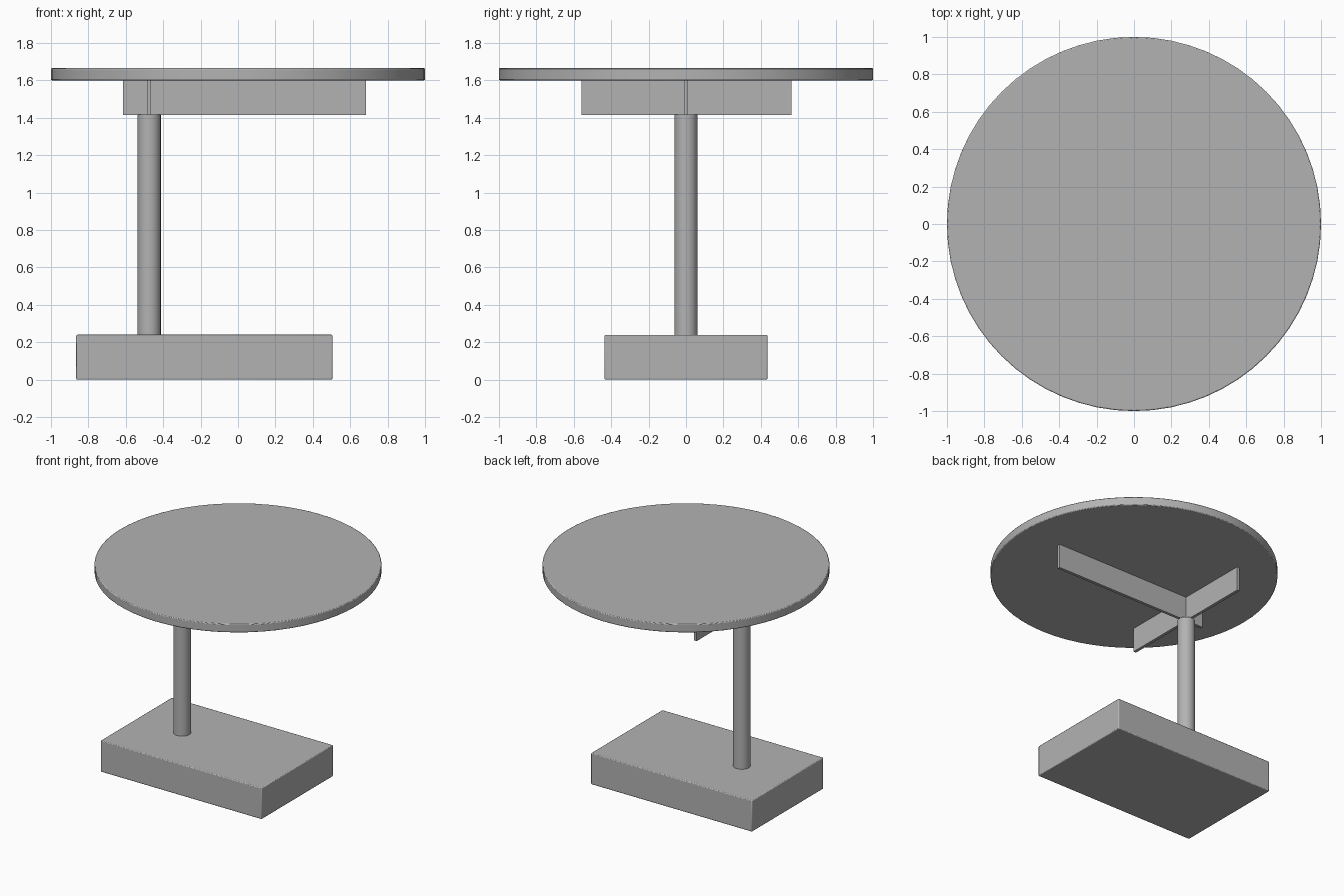
import bpy
import math

cube = bpy.data.objects.get("Cube")
if cube:
    bpy.data.objects.remove(cube, do_unlink=True)

# Single plain grey finish
GREY = (0.45, 0.45, 0.45, 1.0)
grey = bpy.data.materials.new("plain_grey")
grey.use_nodes = True
grey.diffuse_color = GREY
grey.node_tree.nodes["Principled BSDF"].inputs["Base Color"].default_value = GREY


def finish(name, bevel=0.0):
    obj = bpy.context.object
    obj.name = name
    obj.data.materials.append(grey)
    bpy.ops.object.transform_apply(location=False, rotation=False, scale=True)
    if bevel:
        mod = obj.modifiers.new("soft_edge", "BEVEL")
        mod.width = bevel
        mod.segments = 2
        mod.limit_method = "ANGLE"
        mod.angle_limit = math.radians(40)
    bpy.ops.object.shade_smooth_by_angle(angle=math.radians(35))
    return obj


def box(name, low, high, bevel=0.0):
    centre = [(a + b) / 2 for a, b in zip(low, high)]
    bpy.ops.mesh.primitive_cube_add(size=1, location=centre)
    bpy.context.object.scale = [b - a for a, b in zip(low, high)]
    return finish(name, bevel)


def cylinder(name, x, radius, z0, z1, sides, bevel=0.0):
    bpy.ops.mesh.primitive_cylinder_add(
        vertices=sides, radius=radius, depth=z1 - z0, location=(x, 0, (z0 + z1) / 2))
    return finish(name, bevel)


POST_X = -0.475
BEAM_Z0, TOP_Z0, TOP_Z1 = 1.415, 1.6, 1.665
HALF = 0.011  # half thickness of the support boards

# Heavy base slab and off-centre post
box("base_slab", (-0.865, -0.435, 0), (0.505, 0.435, 0.24), 0.006)
cylinder("post", POST_X, 0.062, 0.23, BEAM_Z0 + 0.002, 32)

# Crossed support boards under the top
box("long_support", (-0.615, -HALF, BEAM_Z0), (0.685, HALF, TOP_Z0 + 0.002))
box("cross_support", (POST_X - HALF, -0.558, BEAM_Z0), (POST_X + HALF, 0.565, TOP_Z0 + 0.002))

# Round table top
cylinder("table_top", 0, 1.0, TOP_Z0, TOP_Z1, 64, 0.006)
